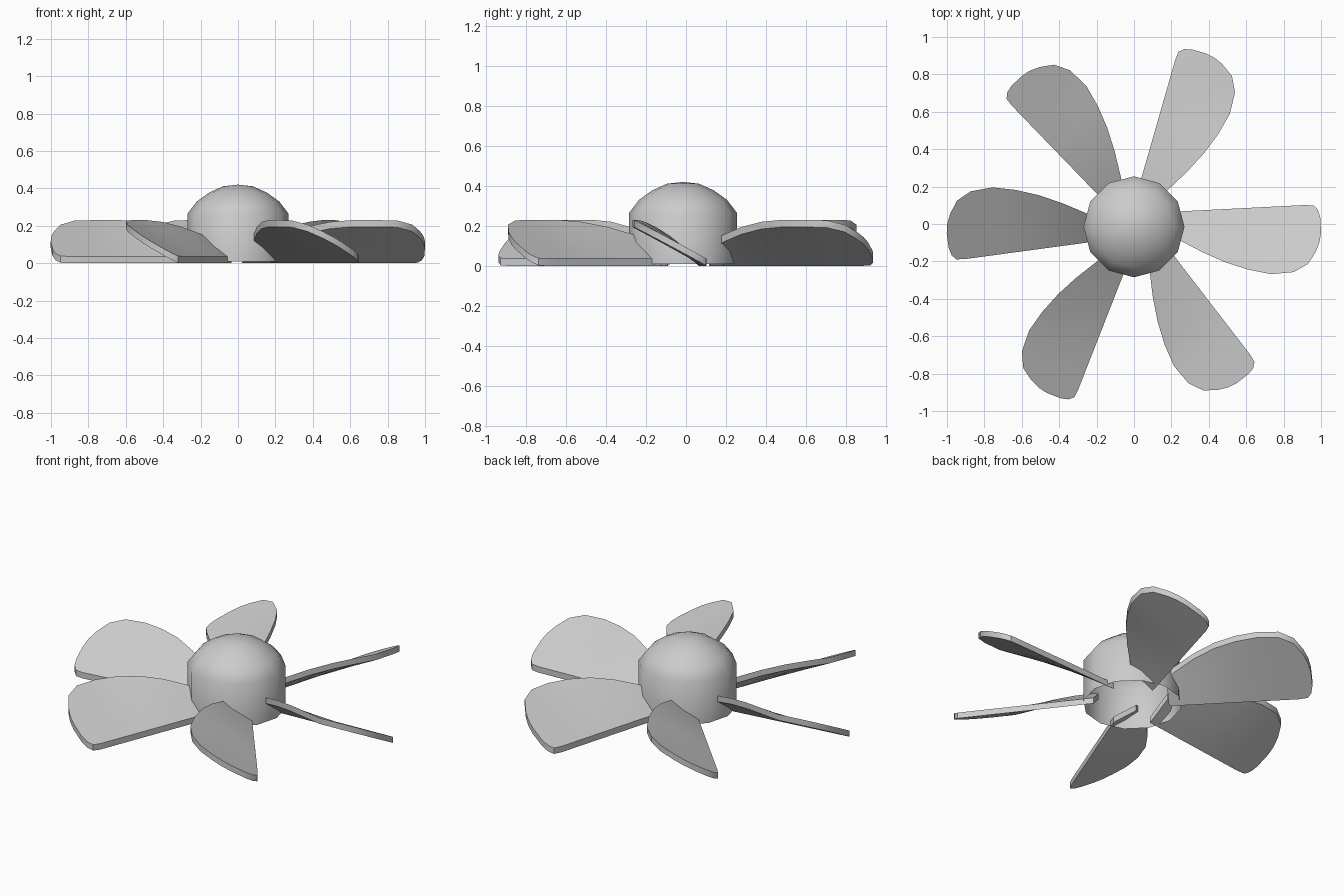
import bpy, bmesh
from math import radians, cos, sin, pi
from mathutils import Matrix

cube = bpy.data.objects.get("Cube")
if cube:
    bpy.data.objects.remove(cube)

CENTRE = (0, -0.015, 0)

grey = bpy.data.materials.new("light grey")
grey.use_nodes = True
COLOUR = (0.6, 0.6, 0.6, 1)
grey.diffuse_color = COLOUR
grey.node_tree.nodes["Principled BSDF"].inputs["Base Color"].default_value = COLOUR


def add_object(name, bm, crease):
    mesh = bpy.data.meshes.new(name)
    bm.to_mesh(mesh)
    bm.free()
    mesh.materials.append(grey)
    obj = bpy.data.objects.new(name, mesh)
    bpy.context.collection.objects.link(obj)
    obj.location = CENTRE
    bpy.ops.object.select_all(action='DESELECT')
    obj.select_set(True)
    bpy.context.view_layer.objects.active = obj
    bpy.ops.object.shade_smooth_by_angle(angle=radians(crease))
    return obj


# Hub: open-bottomed domed shell, spun from a half profile
profile = [(0.27, 0.01), (0.27, 0.265), (0.22, 0.33), (0.155, 0.377), (0.08, 0.411), (0, 0.42)]
bm = bmesh.new()
points = [bm.verts.new((r, 0, z)) for r, z in profile]
edges = [bm.edges.new(pair) for pair in zip(points, points[1:])]
bmesh.ops.spin(bm, geom=points + edges, cent=(0, 0, 0), axis=(0, 0, 1),
               angle=2 * pi, steps=12, use_duplicate=False)
bmesh.ops.remove_doubles(bm, verts=bm.verts, dist=0.001)
bmesh.ops.recalc_face_normals(bm, faces=bm.faces)
add_object("hub", bm, 55)

# Blade outline: distance from the axis, straight edge, rounded edge
STATIONS = [(0.20, 0, 0.13), (0.25, 0, 0.16), (0.36, 0, 0.225), (0.48, 0, 0.285),
            (0.60, 0, 0.33), (0.72, 0, 0.36), (0.84, 0, 0.355), (0.92, 0, 0.315),
            (0.965, 0.005, 0.25), (0.987, 0.03, 0.2), (0.997, 0.07, 0.15)]
THICKNESS = 0.036


def blade_height(u, v):
    # The pitch is steeper at the root and eases towards the tip
    ease = min(max((u - 0.25) / 0.45, 0), 1)
    return v * (0.76 - 0.22 * ease)


def make_blade(name, heading, offset):
    bm = bmesh.new()
    layers = []
    for lift in (0, THICKNESS):
        layers.append([[bm.verts.new((u, offset - v, blade_height(u, v) + lift))
                        for v in (low, low + (high - low) / 2, high)]
                       for u, low, high in STATIONS])
    bottom, top = layers
    for rows in layers:
        for a, b in zip(rows, rows[1:]):
            for i in range(2):
                bm.faces.new((a[i], a[i + 1], b[i + 1], b[i]))

    # Rim walls follow the outline all the way round
    def rim(rows):
        return ([r[0] for r in rows] + [rows[-1][1]]
                + [r[2] for r in reversed(rows)] + [rows[0][1]])
    low_rim, high_rim = rim(bottom), rim(top)
    for i in range(len(low_rim)):
        bm.faces.new((low_rim[i - 1], low_rim[i], high_rim[i], high_rim[i - 1]))
    bmesh.ops.recalc_face_normals(bm, faces=bm.faces)
    bm.transform(Matrix.Rotation(radians(heading), 4, 'Z'))
    add_object(name, bm, 40)


# Six blades, slightly unevenly spaced: heading and sideways offset
BLADES = [(2.9, 0.07), (74, 0.034), (134, 0.02), (187.7, 0.05), (248.6, 0.04), (307.6, 0.075)]
for number, (heading, offset) in enumerate(BLADES, 1):
    make_blade(f"blade_{number}", heading, offset)
